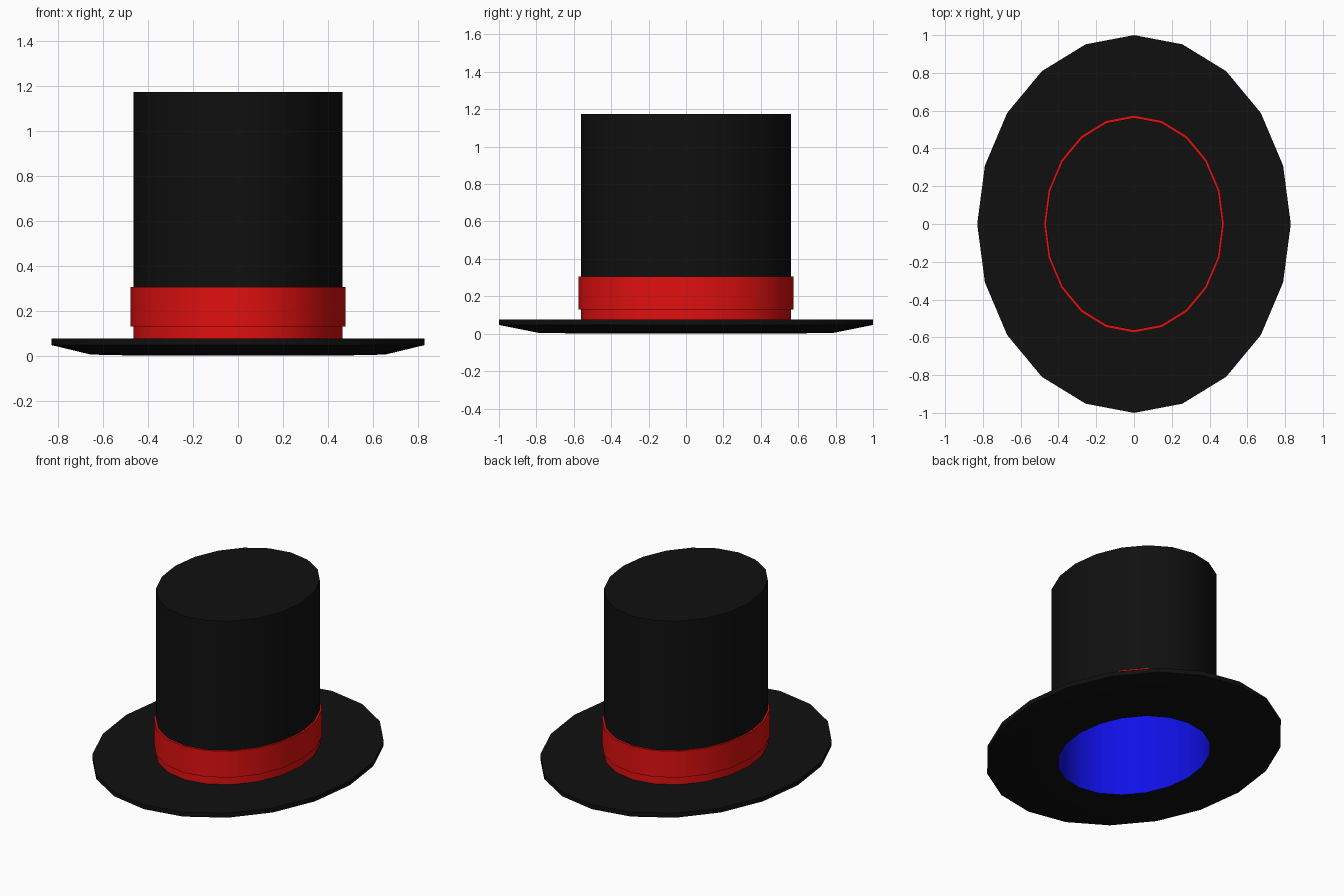
import bpy, bmesh, math

default = bpy.data.objects.get("Cube")
if default:
    bpy.data.objects.remove(default, do_unlink=True)

SIDES = 20
WIDTH = 0.83      # x radius relative to y radius


def material(name, rgb):
    m = bpy.data.materials.new(name)
    m.use_nodes = True
    color = (*rgb, 1.0)
    m.diffuse_color = color
    m.node_tree.nodes["Principled BSDF"].inputs["Base Color"].default_value = color
    return m


black = material("black felt", (0.005, 0.005, 0.005))
red = material("red ribbon", (0.75, 0.005, 0.005))
blue = material("blue lining", (0.005, 0.005, 0.8))


def oval_lathe(name, profile, mats, cap_end=False, cap_start=False):
    """Sweep (radius, height) points round an oval; returns the object."""
    bm = bmesh.new()
    rings = []
    for r, z in profile:
        ring = []
        for i in range(SIDES):
            a = math.tau * i / SIDES
            ring.append(bm.verts.new((r * WIDTH * math.cos(a), r * math.sin(a), z)))
        rings.append(ring)
    for low, high in zip(rings, rings[1:]):
        for i in range(SIDES):
            j = (i + 1) % SIDES
            bm.faces.new((low[i], low[j], high[j], high[i]))
    if cap_end:
        bm.faces.new(rings[-1])
    if cap_start:
        bm.faces.new(rings[0][::-1])
    mesh = bpy.data.meshes.new(name)
    bm.to_mesh(mesh)
    bm.free()
    for m in mats:
        mesh.materials.append(m)
    mesh.shade_smooth()
    mesh.set_sharp_from_angle(angle=math.radians(30))
    obj = bpy.data.objects.new(name, mesh)
    bpy.context.collection.objects.link(obj)
    return obj


CROWN, HOLE = 0.562, 0.515
BRIM_TOP, BAND_LOW, BAND_TOP, TOP = 0.077, 0.13, 0.307, 1.175

# Brim: flat top, bevelled underside, open in the middle
oval_lathe("brim", [(HOLE, 0), (0.79, 0.005), (1, 0.047),
                    (1, BRIM_TOP), (CROWN, BRIM_TOP)], [black])

# Crown: its foot below the band is red
crown = oval_lathe("crown", [(CROWN, BRIM_TOP), (CROWN, BAND_LOW),
                             (CROWN, BAND_TOP), (CROWN, TOP)],
                   [black, red], cap_end=True)
for face in crown.data.polygons:
    if face.center.z < BAND_TOP:
        face.material_index = 1

# Raised ribbon band
oval_lathe("hat_band", [(CROWN, BAND_LOW), (0.576, BAND_LOW),
                        (0.576, BAND_TOP), (CROWN, BAND_TOP)], [red])

# Inner lining, facing inward
oval_lathe("lining", [(HOLE, TOP - 0.045), (HOLE, 0)], [blue], cap_start=True)
